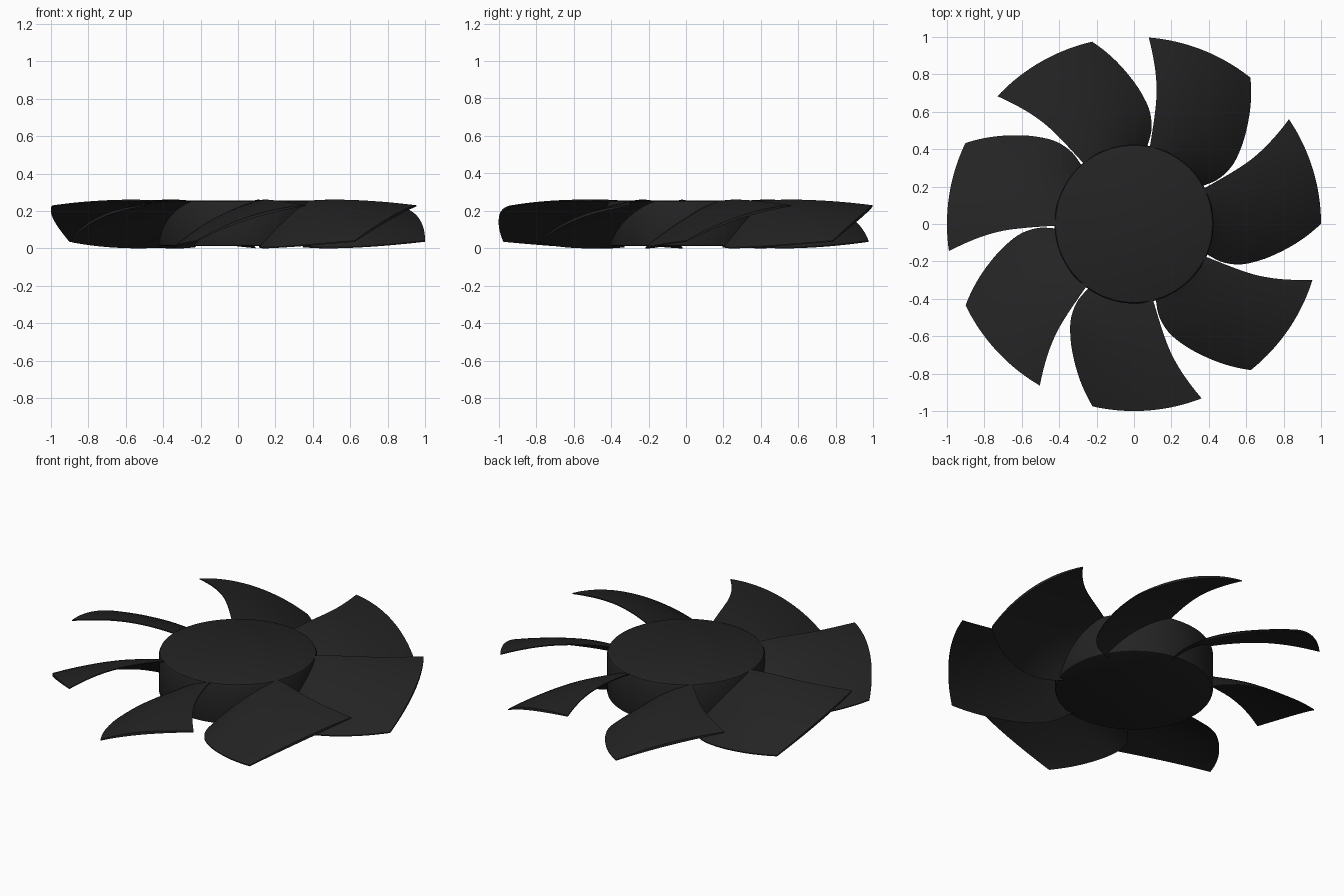
import bpy, bmesh, math

if "Cube" in bpy.data.objects:
    bpy.data.objects.remove(bpy.data.objects["Cube"])

BLADES = 7
HUB_R, HUB_BOTTOM, HUB_TOP = 0.425, 0.012, 0.255

plastic = bpy.data.materials.new("black plastic")
plastic.diffuse_color = (0.017, 0.017, 0.017, 1)
plastic.use_nodes = True
plastic.node_tree.nodes["Principled BSDF"].inputs["Base Color"].default_value = plastic.diffuse_color


def finish(bm, name):
    bmesh.ops.recalc_face_normals(bm, faces=bm.faces)
    mesh = bpy.data.meshes.new(name)
    bm.to_mesh(mesh)
    bm.free()
    mesh.materials.append(plastic)
    obj = bpy.data.objects.new(name, mesh)
    bpy.context.collection.objects.link(obj)
    bpy.ops.object.select_all(action='DESELECT')
    obj.select_set(True)
    bpy.context.view_layer.objects.active = obj
    bpy.ops.object.shade_smooth_by_angle(angle=math.radians(35))
    return obj


def spline(keys, t):
    """Smooth value through evenly spaced keys, t from 0 to 1."""
    x = t * (len(keys) - 1)
    i = min(int(x), len(keys) - 2)
    u = x - i
    b, c = keys[i], keys[i + 1]
    a = keys[i - 1] if i > 0 else 2 * b - c
    d = keys[i + 2] if i + 2 < len(keys) else 2 * c - b
    return b + 0.5 * u * (c - a + u * (2*a - 5*b + 4*c - d + u * (3*(b - c) + d - a)))


# Hub: closed drum with softened rims
bm = bmesh.new()
profile = [(HUB_R - 0.012, HUB_BOTTOM), (HUB_R - 0.003, HUB_BOTTOM + 0.004),
           (HUB_R, HUB_BOTTOM + 0.012), (HUB_R, HUB_TOP - 0.016),
           (HUB_R - 0.005, HUB_TOP - 0.005), (HUB_R - 0.016, HUB_TOP)]
SEG = 96
rings = [[bm.verts.new((r * math.cos(2 * math.pi * k / SEG),
                        r * math.sin(2 * math.pi * k / SEG), z))
          for k in range(SEG)] for r, z in profile]
for lo, hi in zip(rings, rings[1:]):
    for k in range(SEG):
        n = (k + 1) % SEG
        bm.faces.new((lo[k], lo[n], hi[n], hi[k]))
bm.faces.new(rings[0][::-1])
bm.faces.new(rings[-1])
finish(bm, "hub")

# Blade outline: edge angles (degrees) and heights from root to tip
LOW_ANGLE = (-125, -126.3, -124, -119, -113.5, -108.2, -102.8)
HIGH_ANGLE = (-76, -75.5, -75, -74.2, -72.7, -70.8, -68.8)
LOW_Z = (0.008, 0.003, 0.004, 0.009, 0.017, 0.027, 0.038)
HIGH_Z = (0.25, 0.256, 0.257, 0.254, 0.248, 0.239, 0.227)
NR, NS = 24, 20


def blade_point(t, s, side, turn):
    r = 0.40 + 0.60 * t
    low, high = spline(LOW_ANGLE, t), spline(HIGH_ANGLE, t)
    ang = math.radians(low + (high - low) * s) + turn
    z_low, z_high = spline(LOW_Z, t), spline(HIGH_Z, t)
    bow = 4 * s * (1 - s)
    z = z_low + (z_high - z_low) * s + 0.034 * bow      # cambered section
    z += side * (0.003 + 0.008 * bow * (1 - 0.4 * t))   # thin lens thickness
    return r * math.cos(ang), r * math.sin(ang), z


# Blades: swept, pitched sheets repeated round the hub
for n in range(BLADES):
    turn = 2 * math.pi * n / BLADES
    bm = bmesh.new()
    top, bottom = [[[bm.verts.new(blade_point(i / NR, j / NS, side, turn))
                     for j in range(NS + 1)] for i in range(NR + 1)]
                   for side in (1, -1)]
    for g in (top, bottom):
        for i in range(NR):
            for j in range(NS):
                bm.faces.new((g[i][j], g[i + 1][j], g[i + 1][j + 1], g[i][j + 1]))
    for i in range(NR):                                  # long edges
        for j in (0, NS):
            bm.faces.new((top[i][j], top[i + 1][j], bottom[i + 1][j], bottom[i][j]))
    for j in range(NS):                                  # root and tip
        for i in (0, NR):
            bm.faces.new((top[i][j], top[i][j + 1], bottom[i][j + 1], bottom[i][j]))
    finish(bm, f"blade_{n + 1}")
